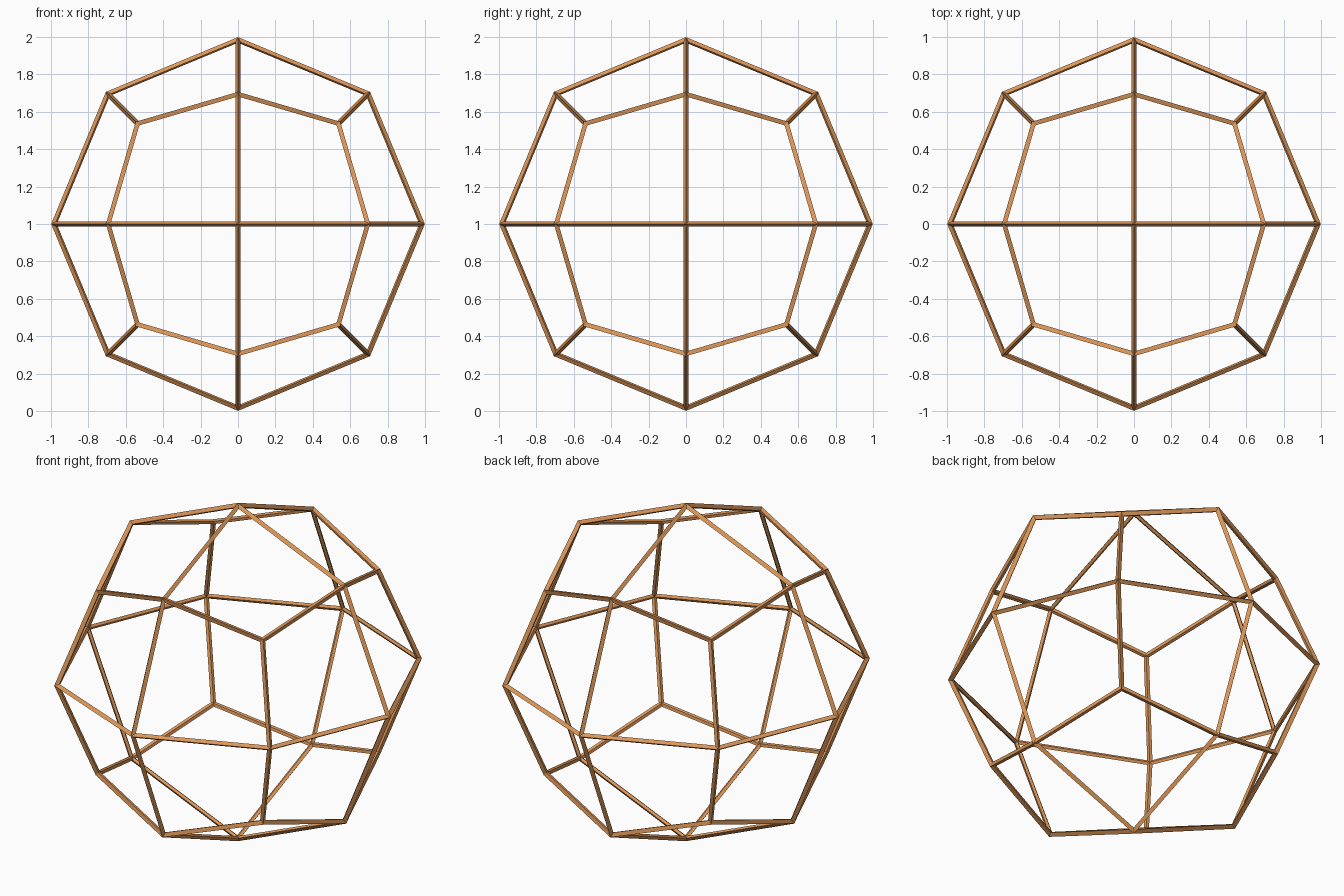
import bpy, bmesh
from itertools import product
from mathutils import Vector

if "Cube" in bpy.data.objects:
    bpy.data.objects.remove(bpy.data.objects["Cube"])

A = 0.984                        # vertices on the axes
B = A / 2 ** 0.5                 # vertices between two axes
C = A * (2 * 2 ** 0.5 + 1) / 7   # vertices between three axes
THICKNESS = 0.03

# Kite-faced solid: three kites in every octant
bm = bmesh.new()
for s in product((-1, 1), repeat=3):
    ax = [Vector([s[i] if i == k else 0 for i in range(3)]) for k in range(3)]
    for k in range(3):
        u, v, w = ax[k], ax[(k + 1) % 3], ax[(k + 2) % 3]
        pts = (u * A, (u + v) * B, (u + v + w) * C, (u + w) * B)
        bm.faces.new([bm.verts.new(p) for p in pts])
bmesh.ops.remove_doubles(bm, verts=bm.verts[:], dist=0.001)
bmesh.ops.recalc_face_normals(bm, faces=bm.faces[:])
mesh = bpy.data.meshes.new("strut_frame")
bm.to_mesh(mesh)
bm.free()

frame = bpy.data.objects.new("strut_frame", mesh)
frame.location.z = 1
bpy.context.collection.objects.link(frame)

# Turn the edges into thin struts
wire = frame.modifiers.new("struts", 'WIREFRAME')
wire.thickness = THICKNESS
wire.offset = 0
wire.use_even_offset = True
wire.use_replace = True

# Copper colour
mat = bpy.data.materials.new("copper")
mat.diffuse_color = (0.72, 0.31, 0.1, 1)
mat.use_nodes = True
mat.node_tree.nodes["Principled BSDF"].inputs["Base Color"].default_value = mat.diffuse_color
mesh.materials.append(mat)
